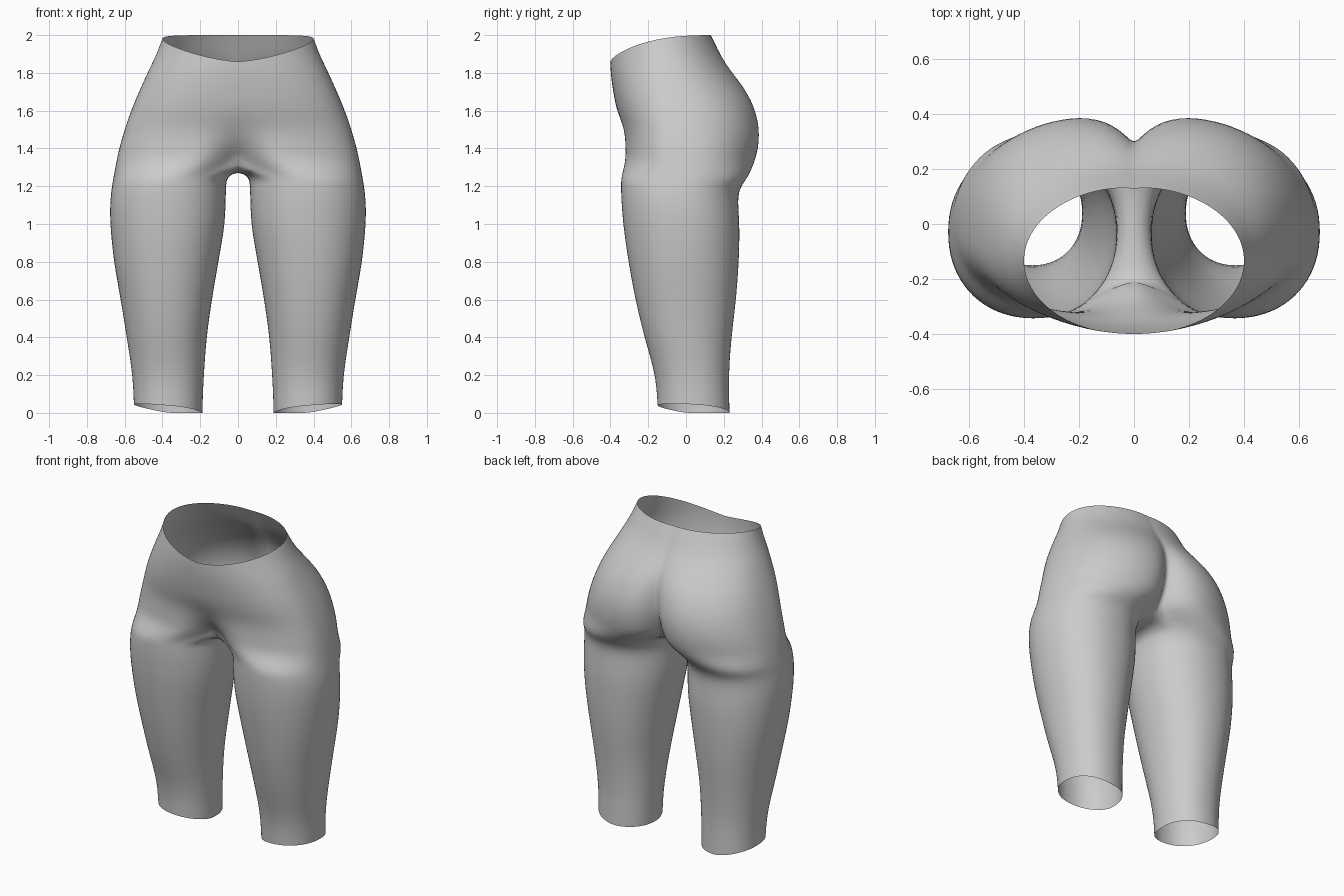
import bpy, bmesh, math

if "Cube" in bpy.data.objects:
    bpy.data.objects.remove(bpy.data.objects["Cube"])

OUT, INN = 28, 10          # columns around the outside and along the inner thigh
N = OUT + INN


def curve(keys, z):
    """Smooth interpolation through (z, value) keys."""
    if z <= keys[0][0]:
        return keys[0][1]
    if z >= keys[-1][0]:
        return keys[-1][1]
    i = next(k for k in range(len(keys) - 1) if z <= keys[k + 1][0])
    slope = lambda a, b: (keys[b][1] - keys[a][1]) / (keys[b][0] - keys[a][0])
    last = len(keys) - 1
    m0, m1 = slope(max(i - 1, 0), i + 1), slope(i, min(i + 2, last))
    h = keys[i + 1][0] - keys[i][0]
    t = (z - keys[i][0]) / h
    return ((2*t**3 - 3*t**2 + 1) * keys[i][1] + (t**3 - 2*t**2 + t) * h * m0
            + (3*t**2 - 2*t**3) * keys[i + 1][1] + (t**3 - t**2) * h * m1)


# Silhouette curves by height
OUTER = [(0, .55), (.2, .56), (.4, .59), (.6, .622), (.8, .657), (1.0, .677), (1.1, .678),
         (1.2, .668), (1.4, .63), (1.6, .567), (1.8, .48), (1.9, .432), (2.0, .395)]
INNER = [(0, .19), (.2, .18), (.4, .165), (.6, .137), (.8, .103), (1.0, .07), (1.2, .062), (1.26, .056)]
FRONT = [(0, -.148), (.2, -.165), (.4, -.22), (.6, -.268), (.8, -.305), (1.0, -.333), (1.2, -.345),
         (1.4, -.335), (1.5, -.338), (1.6, -.365), (1.7, -.385), (1.8, -.398), (1.88, -.40), (2.0, -.39)]
BACK = [(0, .232), (.2, .228), (.4, .242), (.6, .265), (.8, .28), (1.0, .284), (1.12, .276), (1.19, .287),
        (1.25, .33), (1.32, .372), (1.4, .395), (1.5, .402), (1.6, .382), (1.7, .335), (1.8, .258),
        (1.87, .205), (2.0, .138)]
CLEFT = [(1.32, .21), (1.38, .175), (1.45, .145), (1.55, .115), (1.65, .08), (1.75, .04), (1.9, .012), (2.0, .01)]
GROIN = [(1.32, .15), (1.38, .09), (1.44, .045), (1.52, .012), (1.6, 0)]
MIDDLE = [(1.3, -.02), (1.6, -.05), (1.8, -.09), (2.0, -.125)]
POWER = [(1.3, 2.4), (1.65, 2.35), (1.85, 2.1), (2.0, 2.0)]


def torso_point(j, level):
    """Column j of the half hip section, from front centre to back centre."""
    a = math.pi * (j / OUT - .5)
    s = math.sin(a)
    tilt = min(max((level - 1.4) / .6, 0), 1)
    z = level - .14 * tilt * ((1 - s) / 2) ** 3           # waistline dips at the front
    u = 0 if j in (0, OUT) else math.cos(a) ** 1.35
    x, n, mid = u * curve(OUTER, z), curve(POWER, z), curve(MIDDLE, z)
    round_ = (1 - min(u, 1) ** n) ** (1 / n)
    if s < 0:
        y = mid + (curve(FRONT, z) - mid) * round_ + curve(GROIN, z) * math.exp(-(x / .12) ** 2)
    else:
        dep = curve(CLEFT, z)
        y = mid + (curve(BACK, z) + .08 * dep - mid) * round_ - dep * math.exp(-x / .08)
    return (x, y, z)


def leg_point(j, z):
    """Column j of the closed leg section; the inner columns face the other leg."""
    half = math.radians(132)
    if j <= OUT:
        a = -half + 2 * half * j / OUT
    else:
        a = half + (2 * math.pi - 2 * half) * (j - OUT) / INN
    xo, xi, yf, yb = (curve(c, z) for c in (OUTER, INNER, FRONT, BACK))
    c, s = math.cos(a), math.sin(a)
    e = .93
    x = (xo + xi) / 2 + (xo - xi) / 2 * math.copysign(abs(c) ** e, c)
    y = (yf + yb) / 2 + (yb - yf) / 2 * math.copysign(abs(s) ** e, s)
    if z < .06:                                            # uneven hem, lowest on the inside
        z += .012 * -s - .025 * (1 - c) * (1 - .3 * -s)
    return (x, y, max(z, 0))


bm = bmesh.new()
rings = []
# Hips, from the waist down to the crotch
for level in (2.0, 1.95, 1.9, 1.85, 1.8, 1.74, 1.68, 1.62, 1.56, 1.5, 1.44, 1.38, 1.325):
    rings.append([torso_point(j, level) for j in range(OUT + 1)])
# Crotch strip on the centre line closes the last hip ring
y0, y1 = rings[-1][0][1], rings[-1][OUT][1]
for k in range(1, INN):
    t = k / INN
    rings[-1].append((0, y1 + (y0 - y1) * t, 1.325 - .045 * math.sin(math.pi * t) ** .6))
# Legs
for z in (1.25, 1.21, 1.17, 1.12, 1.05, .97, .88, .78, .68, .58, .48, .38, .28, .18, .1, .045):
    rings.append([leg_point(j, z) for j in range(N)])

verts = [[bm.verts.new(p) for p in r] for r in rings]
for a, b in zip(verts, verts[1:]):
    closed = len(a) == N and len(b) == N
    for j in range(N if closed else OUT):
        k = (j + 1) % N
        bm.faces.new((a[j], b[j], b[k], a[k]))
bmesh.ops.recalc_face_normals(bm, faces=bm.faces)
# Make the outside the front side
probe = max(bm.faces, key=lambda f: f.calc_center_median().x)
if probe.normal.x < 0:
    bmesh.ops.reverse_faces(bm, faces=bm.faces)

mesh = bpy.data.meshes.new("hips_and_legs")
bm.to_mesh(mesh)
bm.free()
body = bpy.data.objects.new("hips_and_legs", mesh)
bpy.context.collection.objects.link(body)

grey = bpy.data.materials.new("plain grey")
grey.diffuse_color = (.6, .6, .6, 1)
grey.use_nodes = True
grey.node_tree.nodes["Principled BSDF"].inputs["Base Color"].default_value = grey.diffuse_color
mesh.materials.append(grey)

# Mirror to the other side and round off
mirror = body.modifiers.new("mirror", 'MIRROR')
mirror.use_axis = (True, False, False)
mirror.use_clip = True
mirror.merge_threshold = .001
sub = body.modifiers.new("rounding", 'SUBSURF')
sub.levels = sub.render_levels = 1

bpy.context.view_layer.objects.active = body
body.select_set(True)
bpy.ops.object.shade_smooth()
